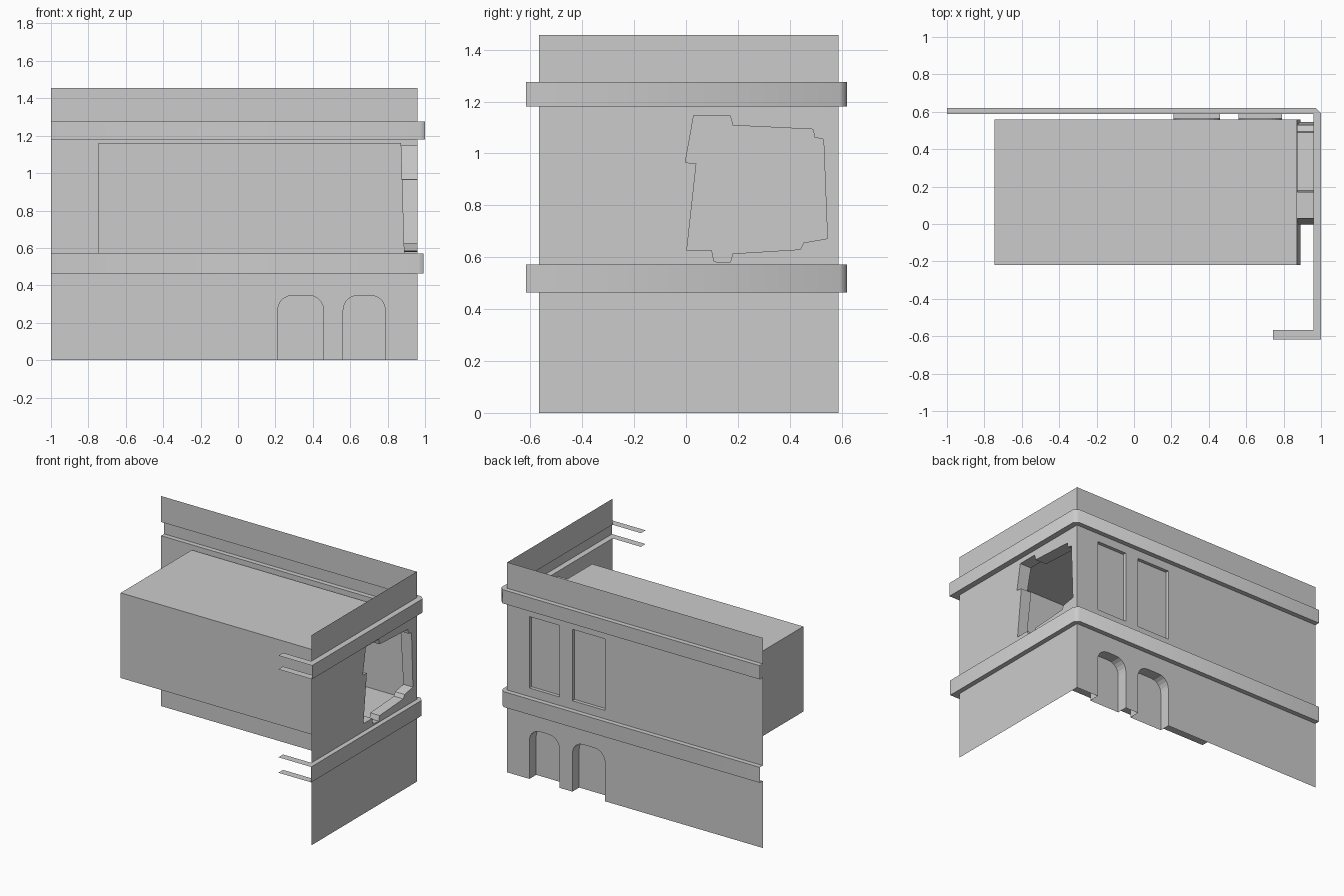
import bpy, bmesh, math
from mathutils import Vector

if "Cube" in bpy.data.objects:
    bpy.data.objects.remove(bpy.data.objects["Cube"])

WX, WY, FY = 0.96, 0.587, -0.566          # wall planes and front end of side wall
BANDS = [(0.464, 0.571), (1.181, 1.276)]  # ledge heights
TOP = 1.456
OPENINGS = [(0.21, 0.46), (0.56, 0.79)]   # doors and windows in x


def fill(bm, loops, normal):
    """Fill an outline, with optional holes, facing the given way."""
    edges = []
    for loop in loops:
        vs = [bm.verts.new(p) for p in loop]
        edges += [bm.edges.new((vs[i - 1], vs[i])) for i in range(len(vs))]
    res = bmesh.ops.triangle_fill(bm, edges=edges, use_beauty=True,
                                  use_dissolve=False, normal=Vector(normal))
    for f in res["geom"]:
        if isinstance(f, bmesh.types.BMFace):
            f.normal_update()
            if f.normal.dot(Vector(normal)) < 0:
                f.normal_flip()


def ribbon(bm, a, b, closed=False):
    """Quads between two matching paths."""
    va = [bm.verts.new(p) for p in a]
    vb = [bm.verts.new(p) for p in b]
    for i in range(0 if closed else 1, len(a)):
        bm.faces.new((va[i - 1], va[i], vb[i], vb[i - 1]))


def finish(bm, name):
    bmesh.ops.remove_doubles(bm, verts=bm.verts, dist=1e-5)
    me = bpy.data.meshes.new(name)
    bm.to_mesh(me)
    bm.free()
    ob = bpy.data.objects.new(name, me)
    bpy.context.collection.objects.link(ob)
    return ob


def rect(x0, x1, z0, z1):
    return [(x0, z0), (x1, z0), (x1, z1), (x0, z1)]


def at_y(loop, y):
    return [(x, y, z) for x, z in loop]


def arch(x0, x1, h, r=0.08, n=5):
    """Open door outline with rounded top corners, from left foot to right foot."""
    pts = [(x0, 0)]
    for cx, start in ((x0 + r, 180), (x1 - r, 90)):
        for i in range(n + 1):
            t = math.radians(start - 90 * i / n)
            pts.append((cx + r * math.cos(t), h - r + r * math.sin(t)))
    return pts + [(x1, 0)]


# Back wall: lower part with door notches, middle with windows, plain top
bm = bmesh.new()
doors = [arch(a, b, 0.348) for a, b in OPENINGS]
windows = [rect(a, b, 0.63, 1.125) for a, b in OPENINGS]
lower = [(-1, 0)] + doors[0] + doors[1] + [(WX, 0), (WX, BANDS[0][0]), (-1, BANDS[0][0])]
out = (0, 1, 0)
fill(bm, [at_y(lower, WY)], out)
fill(bm, [at_y(rect(-1, WX, BANDS[0][1], BANDS[1][0]), WY)] + [at_y(w, WY) for w in windows], out)
fill(bm, [at_y(rect(-1, WX, BANDS[1][1], TOP), WY)], out)
finish(bm, "back_wall")

# Recessed doors and windows
for name, shapes, depth, closed in (("door_recess", doors, 0.513, False),
                                    ("window_recess", windows, 0.563, True)):
    for s in shapes:
        bm = bmesh.new()
        ribbon(bm, at_y(s, depth), at_y(s, WY), closed)
        fill(bm, [at_y(s, depth)], out)
        finish(bm, name)

# Ragged hole in the side wall, as (y, z)
HOLE = [(.03, 1.147), (.17, 1.147), (.18, 1.108), (.49, 1.093), (.495, 1.062), (.53, 1.054),
        (.545, .672), (.453, .656), (.44, .63), (.18, .614), (.17, .579), (.108, .583),
        (.10, .625), (.003, .625), (.04, .962), (-.003, .965)]


def side(loop):
    return [(WX, y, z) for y, z in loop]


def room_end(loop):
    return [(0.89 - (z - 0.57) * 0.03, y, z) for y, z in loop]


# Side wall
bm = bmesh.new()
fill(bm, [side(rect(FY, WY, 0, BANDS[0][0]))], (1, 0, 0))
fill(bm, [side(rect(FY, WY, BANDS[0][1], BANDS[1][0])), side(HOLE)], (1, 0, 0))
fill(bm, [side(rect(FY, WY, BANDS[1][1], TOP))], (1, 0, 0))
finish(bm, "side_wall")

# Broken edge running from the hole into the room
bm = bmesh.new()
ribbon(bm, side(HOLE), room_end(HOLE), True)
finish(bm, "hole_edge")

# Room box with slanted, pierced end
bm = bmesh.new()
Y0, Y1 = -0.218, 0.56
prof = [(0.89, 0.57), (-0.747, 0.57), (-0.747, 1.16), (0.8723, 1.16)]
ribbon(bm, at_y(prof, Y0), at_y(prof, Y1))
fill(bm, [at_y(prof, Y0)], (0, -1, 0))
fill(bm, [at_y(prof, Y1)], (0, 1, 0))
fill(bm, [room_end(rect(Y0, Y1, 0.57, 1.16)), room_end(HOLE)], (1, 0, 0))
finish(bm, "room")

# Ledges: hollow bands with a chamfered corner and short front returns
for (z0, z1), ox in zip(BANDS, (0.993, 1.0)):
    outer = [(-1, 0.62), (ox - 0.027, 0.62), (ox, 0.593), (ox, -0.617)]
    ends = [(0.742, -0.617), (0.742, FY), (WX, FY), (WX, WY), (-1, WY)]
    bm = bmesh.new()
    ribbon(bm, [(x, y, z1) for x, y in outer], [(x, y, z0) for x, y in outer])
    for z, n in ((z0, -1), (z1, 1)):
        fill(bm, [[(x, y, z) for x, y in outer + ends]], (0, 0, n))
    bm.normal_update()
    ob = finish(bm, "ledge")
    bpy.ops.object.select_all(action='DESELECT')
    ob.select_set(True)
    bpy.context.view_layer.objects.active = ob
    bpy.ops.object.shade_smooth_by_angle(angle=math.radians(50))
